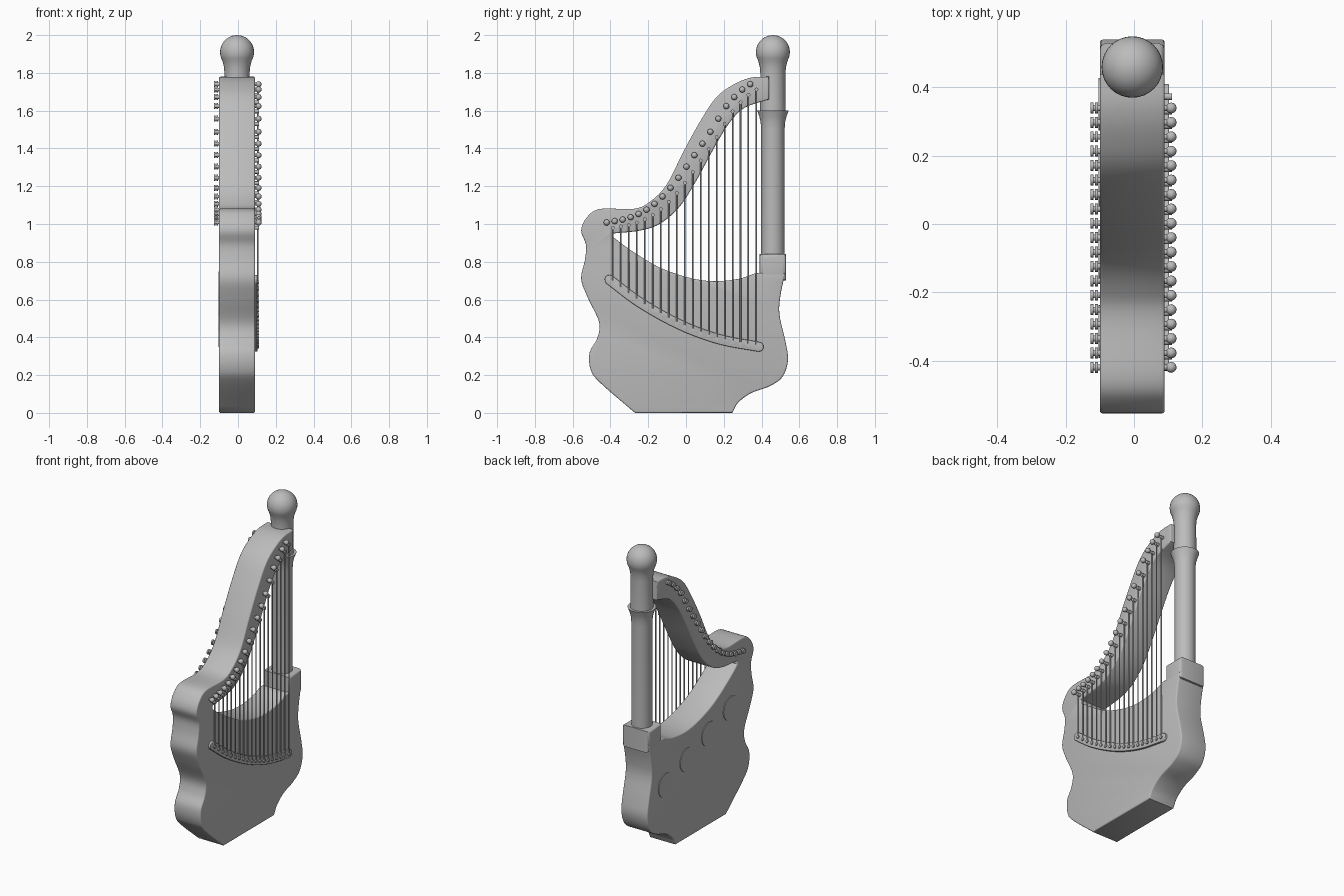
import bpy, bmesh, math
from mathutils import Vector, Matrix

cube = bpy.data.objects.get("Cube")
if cube:
    bpy.data.objects.remove(cube, do_unlink=True)

grey = bpy.data.materials.new("plain grey")
grey.use_nodes = True
COLOUR = (0.5, 0.5, 0.5, 1)
grey.diffuse_color = COLOUR
grey.node_tree.nodes["Principled BSDF"].inputs["Base Color"].default_value = COLOUR


def finish(name, bm, angle=40):
    bmesh.ops.recalc_face_normals(bm, faces=bm.faces)
    mesh = bpy.data.meshes.new(name)
    bm.to_mesh(mesh)
    bm.free()
    mesh.materials.append(grey)
    ob = bpy.data.objects.new(name, mesh)
    bpy.context.collection.objects.link(ob)
    bpy.ops.object.select_all(action='DESELECT')
    ob.select_set(True)
    bpy.context.view_layer.objects.active = ob
    bpy.ops.object.shade_smooth_by_angle(angle=math.radians(angle))
    return ob


def smooth_path(points, steps=5):
    """Catmull-Rom curve through open (y, z) points."""
    p = [Vector(q) for q in points]
    p = [2 * p[0] - p[1]] + p + [2 * p[-1] - p[-2]]
    out = []
    for a, b, c, d in zip(p, p[1:], p[2:], p[3:]):
        for i in range(steps):
            t = i / steps
            out.append(0.5 * (2 * b + (c - a) * t + (2 * a - 5 * b + 4 * c - d) * t ** 2
                              + (3 * b - a - 3 * c + d) * t ** 3))
    return out + [p[-2]]


def slab(name, outline, x0, x1, bevel):
    """Extrude a (y, z) outline along x and soften its rims."""
    bm = bmesh.new()
    face = bm.faces.new([bm.verts.new((x0, y, z)) for y, z in outline])
    top = bmesh.ops.extrude_face_region(bm, geom=[face])["geom"]
    verts = [v for v in top if isinstance(v, bmesh.types.BMVert)]
    bmesh.ops.translate(bm, verts=verts, vec=(x1 - x0, 0, 0))
    rims = [e for e in bm.edges if abs(e.verts[0].co.x - e.verts[1].co.x) < 1e-5]
    bmesh.ops.bevel(bm, geom=rims, offset=bevel, segments=3, profile=0.5, affect='EDGES')
    return finish(name, bm)


def lathe(name, profile, centre, steps=32):
    """Spin an (r, z) profile round a vertical axis."""
    bm = bmesh.new()
    verts = [bm.verts.new((r, 0, z)) for r, z in profile]
    edges = [bm.edges.new(pair) for pair in zip(verts, verts[1:])]
    bmesh.ops.spin(bm, geom=verts + edges, axis=(0, 0, 1), cent=(0, 0, 0),
                   angle=math.tau, steps=steps)
    bmesh.ops.remove_doubles(bm, verts=bm.verts, dist=1e-5)
    bmesh.ops.translate(bm, verts=bm.verts, vec=(*centre, 0))
    return finish(name, bm, 50)


def rod(bm, a, b, radius, sides=10):
    a, b = Vector(a), Vector(b)
    turn = (b - a).to_track_quat('Z', 'Y').to_matrix().to_4x4()
    bmesh.ops.create_cone(bm, cap_ends=True, segments=sides, radius1=radius, radius2=radius,
                          depth=(b - a).length, matrix=Matrix.Translation((a + b) / 2) @ turn)


def height_at(path, y):
    for a, b in zip(path, path[1:]):
        if y <= b.x:
            return a.y + (b.y - a.y) * (y - a.x) / (b.x - a.x)
    return path[-1].y


# Soundbox and neck share one C-shaped outline
LEFT, RIGHT = 0.09, -0.10
back = smooth_path([(.245, 0), (.277, .055), (.345, .105), (.44, .14), (.51, .19), (.54, .28),
                    (.525, .385), (.495, .52), (.5, .62), (.525, .74)])
rim = smooth_path([(.37, .74), (.28, .71), (.15, .697), (.02, .715), (-.14, .77),
                   (-.29, .86), (-.385, .93)])
neck_under = smooth_path([(-.385, .95), (-.245, .965), (-.14, 1.0), (-.035, 1.09), (.055, 1.23),
                          (.15, 1.405), (.23, 1.535), (.31, 1.615), (.44, 1.66)])
neck_top = smooth_path([(.44, 1.78), (.345, 1.775), (.255, 1.74), (.16, 1.67), (.07, 1.535),
                        (-.015, 1.38), (-.105, 1.205), (-.195, 1.115), (-.28, 1.08),
                        (-.455, 1.08), (-.525, 1.035), (-.555, .965), (-.53, .89), (-.535, .81),
                        (-.555, .71), (-.52, .61), (-.46, .48), (-.47, .395), (-.51, .32),
                        (-.505, .23), (-.455, .16), (-.27, 0)])
slab("soundbox_and_neck", back + rim + neck_under + neck_top, RIGHT, LEFT, 0.008)

# Column: square collar, turned shaft with flare, ball finial
slab("column_collar", [(.39, .7), (.53, .7), (.53, .84), (.39, .84)], RIGHT, LEFT, 0.02)
ball = [(.09 * math.cos(a), 1.91 + .09 * math.sin(a))
        for a in [math.radians(-30 + 10 * i) for i in range(12)]]
lathe("column", [(0, .8), (.062, .8), (.062, 1.5), (.065, 1.54), (.072, 1.57), (.084, 1.602),
                 (.068, 1.602), (.066, 1.79), (.069, 1.83)] + ball + [(0, 2.0)], (-.005, .46))

# Curved string strip on the left face, with round ends
strip_path = smooth_path([(-.405, .705), (-.245, .585), (-.035, .468), (.175, .39), (.385, .35)])
HALF = 0.026
upper, lower = [], []
for i, p in enumerate(strip_path):
    d = (strip_path[min(i + 1, len(strip_path) - 1)] - strip_path[max(i - 1, 0)]).normalized()
    n = Vector((-d.y, d.x)) * HALF
    upper.append(p + n)
    lower.append(p - n)


def round_end(centre, start):
    return [centre + Matrix.Rotation(-math.pi * i / 6, 2) @ (start - centre) for i in range(1, 6)]


strip = (upper + round_end(strip_path[-1], upper[-1]) + lower[::-1]
         + round_end(strip_path[0], lower[0]))
slab("string_strip", strip, LEFT - .01, LEFT + .013, 0.004)

# Strings with tuning pegs, bridge pins and lower pins
peg_line = smooth_path([(-.42, 1.008), (-.31, 1.03), (-.21, 1.075), (-.13, 1.14), (-.055, 1.225),
                        (.045, 1.365), (.14, 1.505), (.21, 1.62), (.29, 1.705), (.34, 1.74)])
pegs, pins, strings = bmesh.new(), bmesh.new(), bmesh.new()
COUNT = 19
for i in range(COUNT):
    y = -.42 + .76 * i / (COUNT - 1)
    z = height_at(peg_line, y)
    rod(pegs, (RIGHT - .026, y, z), (LEFT + .015, y, z), .009)
    for x in (-.122, -.110):
        rod(pegs, (x - .005, y, z), (x + .004, y, z), .016, 12)
    bmesh.ops.create_uvsphere(pegs, u_segments=12, v_segments=8, radius=.016,
                              matrix=Matrix.Translation((LEFT + .019, y, z)))
    y, z = y + .033, z - .028
    foot = height_at(strip_path, y)
    rod(pins, (LEFT - .01, y, z), (LEFT + .022, y, z), .010)
    rod(pins, (LEFT, y, foot), (LEFT + .02, y, foot), .010)
    rod(strings, (LEFT + .015, y, foot), (LEFT + .015, y, z), .004, 6)
finish("tuning_pegs", pegs)
finish("string_pins", pins)
finish("strings", strings, 70)

# Four round sound plates along the right face
plates = bmesh.new()
for i in range(4):
    y, z = -.315 + .222 * i, .672 - .082 * i
    rod(plates, (RIGHT - .004, y, z), (RIGHT + .004, y, z), .077, 32)
finish("sound_plates", plates)
